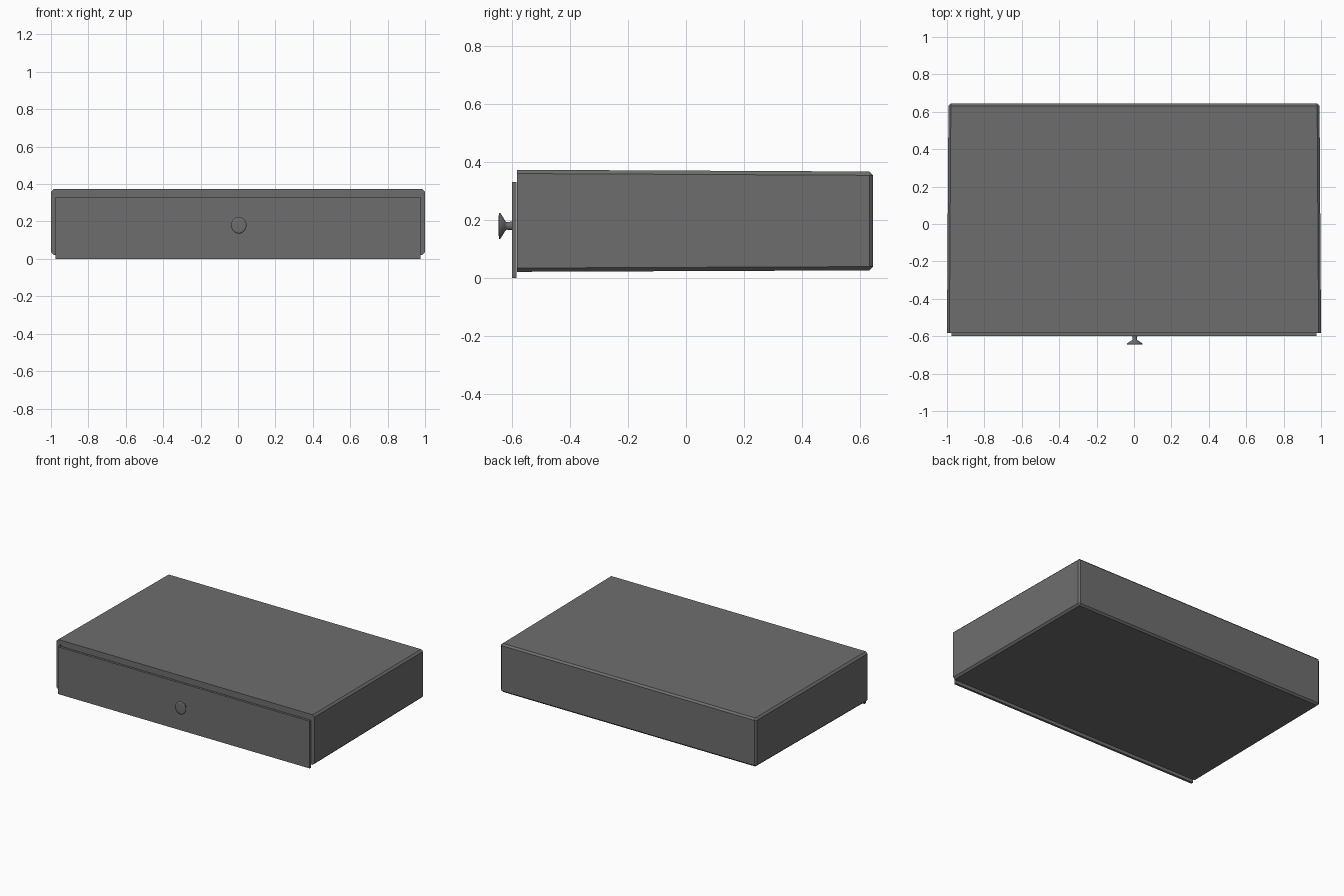
import bpy, bmesh, math

if "Cube" in bpy.data.objects:
    bpy.data.objects.remove(bpy.data.objects["Cube"])

# dark grey finish shared by all parts
dark = bpy.data.materials.new("dark_grey")
dark.diffuse_color = (0.155, 0.155, 0.155, 1)
dark.use_nodes = True
dark.node_tree.nodes["Principled BSDF"].inputs["Base Color"].default_value = dark.diffuse_color


def finish(name, bm):
    bmesh.ops.recalc_face_normals(bm, faces=bm.faces)
    mesh = bpy.data.meshes.new(name)
    bm.to_mesh(mesh)
    bm.free()
    mesh.materials.append(dark)
    obj = bpy.data.objects.new(name, mesh)
    bpy.context.collection.objects.link(obj)
    return obj


def loft(name, rings):
    """Skin a list of equal-length point rings and cap both ends."""
    bm = bmesh.new()
    loops = [[bm.verts.new(p) for p in ring] for ring in rings]
    n = len(loops[0])
    for a, b in zip(loops, loops[1:]):
        for i in range(n):
            j = (i + 1) % n
            bm.faces.new((a[i], a[j], b[j], b[i]))
    bm.faces.new(loops[0])
    bm.faces.new(loops[-1])
    return finish(name, bm)


def octagon(y, w, z0, z1, c):
    """Rectangle in the xz plane with corners cut by c."""
    return [(w - c, y, z0), (w, y, z0 + c), (w, y, z1 - c), (w - c, y, z1),
            (c - w, y, z1), (-w, y, z1 - c), (-w, y, z0 + c), (c - w, y, z0)]


def ellipse(y, rx, rz, n=24):
    return [(0.004 + rx * math.cos(math.tau * i / n), y, 0.18 + rz * math.sin(math.tau * i / n))
            for i in range(n)]


# cabinet: slightly tapering chamfered case with a shallow front opening
loft("cabinet", [
    octagon(-0.575, 0.972, 0.036, 0.343, 0.001),
    octagon(-0.582, 0.972, 0.036, 0.343, 0.001),
    octagon(-0.582, 1.0, 0.022, 0.373, 0.013),
    octagon(0.631, 0.992, 0.027, 0.367, 0.013),
    octagon(0.643, 0.98, 0.039, 0.355, 0.001),
])

# drawer front: thin slab, reaching back to the opening
bm = bmesh.new()
bmesh.ops.create_cube(bm, size=1)
bmesh.ops.scale(bm, vec=(1.95, 0.016, 0.331), verts=bm.verts)
bmesh.ops.translate(bm, vec=(0, -0.591, 0.1655), verts=bm.verts)
finish("drawer_front", bm)

# knob: stem flaring into a smooth round head
profile = [(-0.585, 0.019), (-0.598, 0.015), (-0.617, 0.013),
           (-0.622, 0.017), (-0.638, 0.044), (-0.643, 0.045),
           (-0.6442, 0.036), (-0.6448, 0.02), (-0.645, 0.004)]
knob = loft("knob", [ellipse(y, r * 0.92, r) for y, r in profile])
knob.data.shade_smooth()
